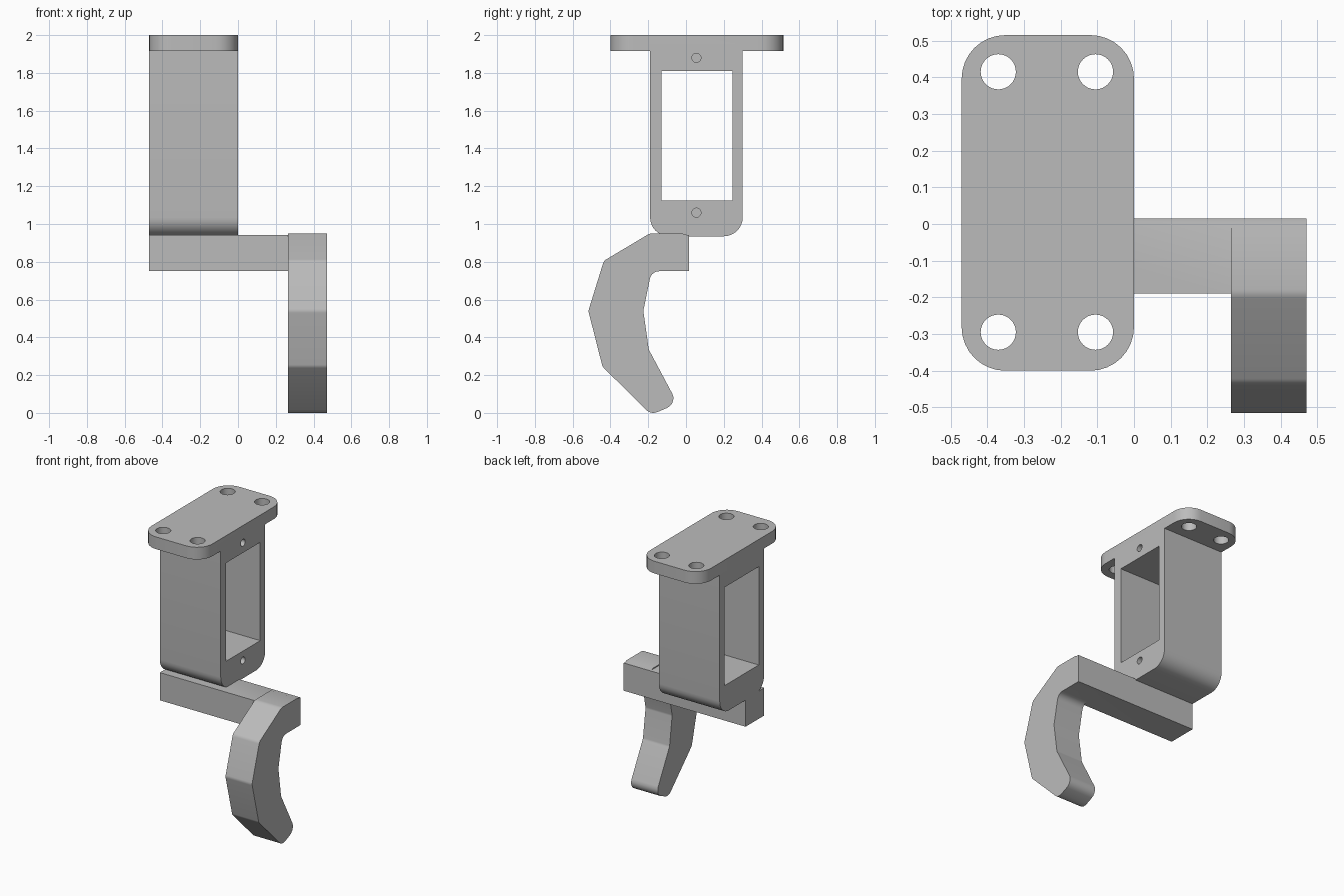
import bpy
import math
from mathutils import Vector, Matrix

cube = bpy.data.objects.get("Cube")
if cube:
    bpy.data.objects.remove(cube, do_unlink=True)

# Single grey material
grey = bpy.data.materials.new("plain grey")
grey.use_nodes = True
colour = (0.5, 0.5, 0.5, 1)
grey.diffuse_color = colour
grey.node_tree.nodes["Principled BSDF"].inputs["Base Color"].default_value = colour


def rounded(points, steps=8):
    """Outline from (u, v, radius) corners, each corner replaced by an arc."""
    out = []
    for i, (u, v, r) in enumerate(points):
        p = Vector((u, v))
        if r == 0:
            out.append(p)
            continue
        a = (Vector(points[i - 1][:2]) - p).normalized()
        b = (Vector(points[(i + 1) % len(points)][:2]) - p).normalized()
        half = a.angle(b) / 2
        centre = p + (a + b).normalized() * r / math.sin(half)
        start = p + a * r / math.tan(half) - centre
        sweep = start.angle_signed(p + b * r / math.tan(half) - centre)
        for k in range(steps + 1):
            out.append(centre + Matrix.Rotation(-sweep * k / steps, 2) @ start)
    return out


def circle(u, v, r, n=32):
    return [Vector((u + r * math.cos(math.tau * k / n), v + r * math.sin(math.tau * k / n)))
            for k in range(n)]


def rect(u0, u1, v0, v1, top=0, bottom=0):
    return rounded([(u0, v0, bottom), (u1, v0, bottom), (u1, v1, top), (u0, v1, top)])


def prism(name, outline, lo, hi, axis):
    """Extrude an outline: axis Z takes (x, y), axis X takes (y, z)."""
    place = (lambda p, h: (p.x, p.y, h)) if axis == "Z" else (lambda p, h: (h, p.x, p.y))
    n = len(outline)
    area = sum(outline[i - 1].cross(outline[i]) for i in range(n))
    if area < 0:
        outline = outline[::-1]
    verts = [place(p, h) for h in (lo, hi) for p in outline]
    faces = [list(range(n))[::-1], list(range(n, 2 * n))]
    faces += [[i, (i + 1) % n, n + (i + 1) % n, n + i] for i in range(n)]
    mesh = bpy.data.meshes.new(name)
    mesh.from_pydata(verts, [], faces)
    mesh.materials.append(grey)
    obj = bpy.data.objects.new(name, mesh)
    bpy.context.collection.objects.link(obj)
    return obj


def activate(obj):
    bpy.ops.object.select_all(action="DESELECT")
    obj.select_set(True)
    bpy.context.view_layer.objects.active = obj


def combine(target, other, operation):
    activate(target)
    mod = target.modifiers.new("combine", "BOOLEAN")
    mod.operation = operation
    mod.solver = "EXACT"
    mod.object = other
    bpy.ops.object.modifier_apply(modifier=mod.name)
    bpy.data.objects.remove(other, do_unlink=True)


LEFT, RIGHT = -0.47, 0.47

# Servo housing with rounded lower edges, topped by the mounting plate
housing = prism("servo_housing", rect(-0.19, 0.30, 0.935, 1.95, bottom=0.1), LEFT, 0, "X")
plate = prism("mounting_plate", rect(LEFT, 0, -0.4, 0.515, 0.119, 0.119), 1.915, 2, "Z")
combine(housing, plate, "UNION")

# Window through the housing
combine(housing, prism("window_cutter", rect(-0.13, 0.245, 1.125, 1.81), -0.6, 0.1, "X"), "DIFFERENCE")

# Four mounting holes through the plate
for x in (-0.37, -0.105):
    for y in (-0.295, 0.415):
        combine(housing, prism("bolt_cutter", circle(x, y, 0.048), 1.8, 2.1, "Z"), "DIFFERENCE")

# Blind screw holes above and below the window
for z in (1.06, 1.88):
    combine(housing, prism("screw_cutter", circle(0.055, z, 0.024), -0.2, 0.1, "X"), "DIFFERENCE")

# Cross arm with the curved finger at its end
arm = prism("cross_arm", rect(-0.19, 0.015, 0.75, 0.943), LEFT, RIGHT, "X")
finger = prism("curved_finger", rounded([
    (0.012, 0.75, 0), (0.012, 0.94, 0), (-0.02, 0.95, 0), (-0.192, 0.95, 0.05),
    (-0.435, 0.805, 0.04), (-0.517, 0.54, 0.04), (-0.442, 0.245, 0.04),
    (-0.185, -0.01, 0.055), (-0.045, 0.05, 0.055), (-0.197, 0.335, 0.04),
    (-0.226, 0.54, 0.04), (-0.183, 0.75, 0.05)], 5), 0.265, RIGHT, "X")
combine(arm, finger, "UNION")

for part in (housing, arm):
    activate(part)
    bpy.ops.object.shade_smooth_by_angle(angle=math.radians(25))
